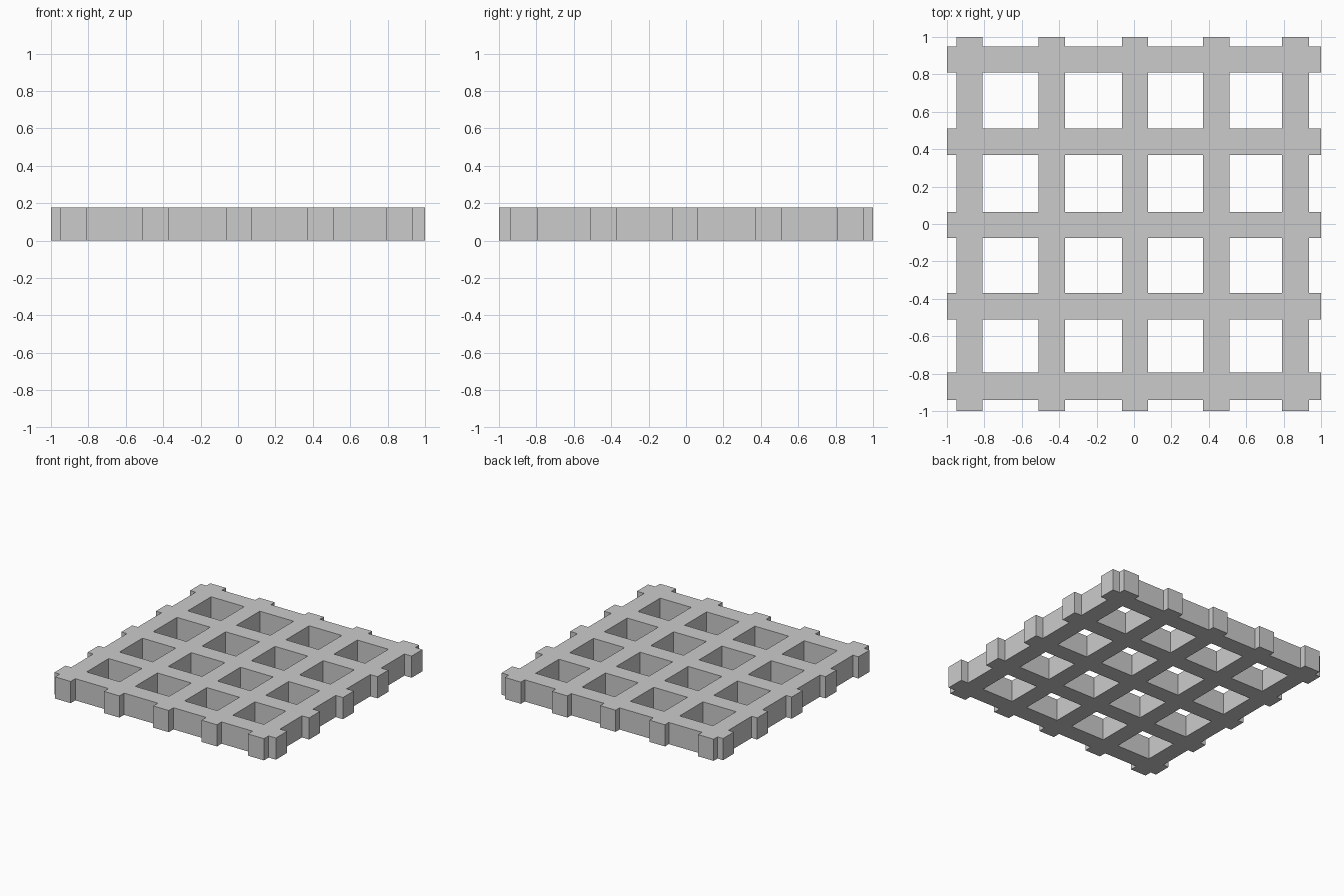
import bpy, bmesh

if "Cube" in bpy.data.objects:
    bpy.data.objects.remove(bpy.data.objects["Cube"])

HEIGHT = 0.177
# Start and end of every bar across x (long in y) and across y (long in x)
BARS_X = [(-0.95, -0.81), (-0.51, -0.37), (-0.065, 0.075), (0.37, 0.51), (0.79, 0.935)]
BARS_Y = [(-0.94, -0.795), (-0.51, -0.37), (-0.075, 0.065), (0.37, 0.51), (0.81, 0.95)]


def breaks(bars):
    return [-1.0] + [v for bar in bars for v in bar] + [1.0]


# Grating: woven bars merged into one solid; odd intervals are bars
xs, ys = breaks(BARS_X), breaks(BARS_Y)
bm = bmesh.new()
verts = {}


def vert(i, j):
    if (i, j) not in verts:
        verts[i, j] = bm.verts.new((xs[i], ys[j], 0))
    return verts[i, j]


for i in range(len(xs) - 1):
    for j in range(len(ys) - 1):
        if i % 2 or j % 2:
            bm.faces.new([vert(i, j), vert(i + 1, j), vert(i + 1, j + 1), vert(i, j + 1)])

# Thicken upward, keeping the underside
result = bmesh.ops.extrude_face_region(bm, geom=bm.faces[:], use_keep_orig=True)
top = [g for g in result["geom"] if isinstance(g, bmesh.types.BMVert)]
bmesh.ops.translate(bm, verts=top, vec=(0, 0, HEIGHT))
bmesh.ops.recalc_face_normals(bm, faces=bm.faces[:])

mesh = bpy.data.meshes.new("grating")
bm.to_mesh(mesh)
bm.free()
bpy.context.collection.objects.link(bpy.data.objects.new("grating", mesh))
